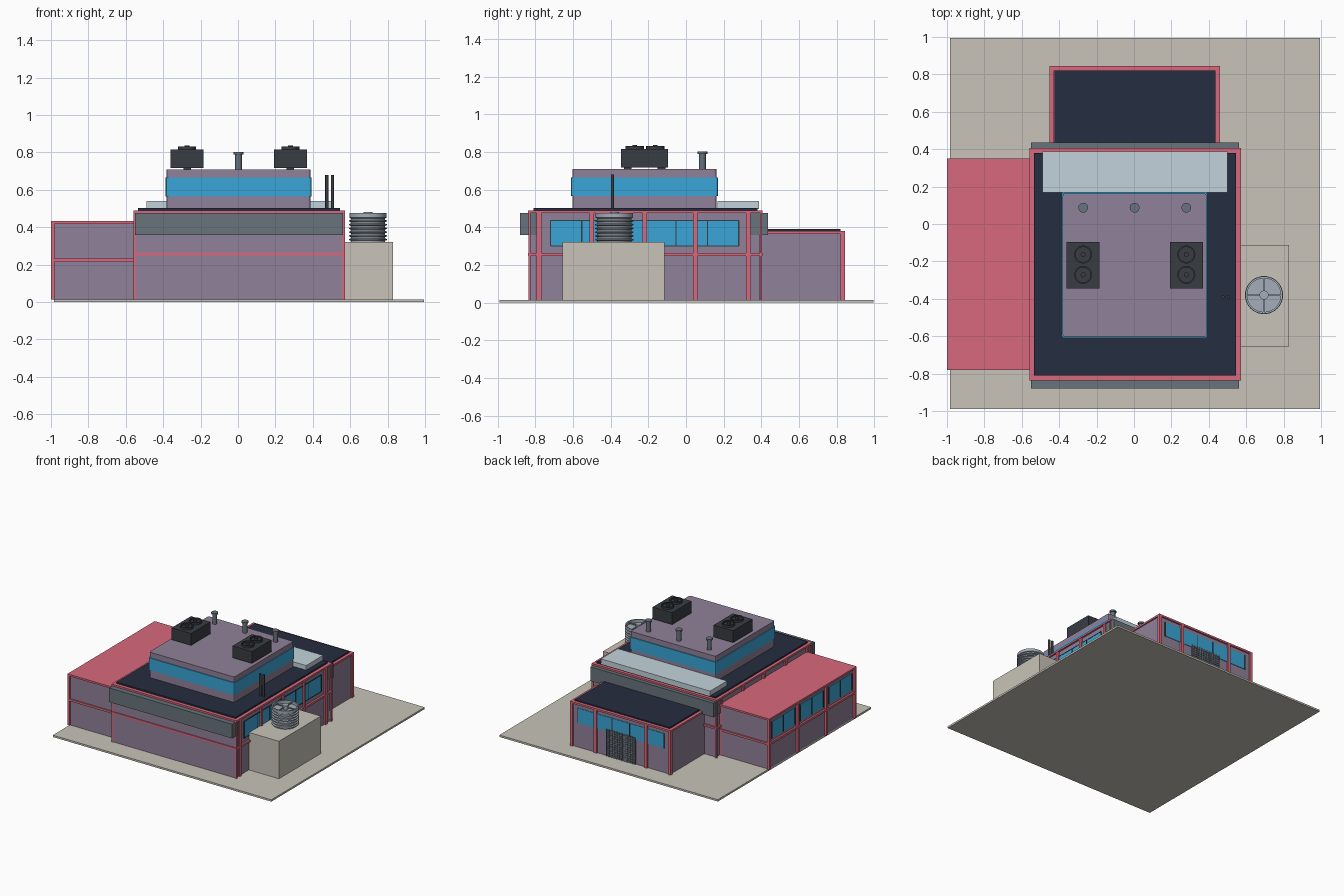
import bpy, bmesh, math
from mathutils import Vector, Matrix

if "Cube" in bpy.data.objects:
    bpy.data.objects.remove(bpy.data.objects["Cube"])


def mat(name, r, g, b):
    m = bpy.data.materials.new(name)
    m.diffuse_color = (r, g, b, 1)
    m.use_nodes = True
    m.node_tree.nodes["Principled BSDF"].inputs["Base Color"].default_value = m.diffuse_color
    return m


WALL = mat("purple_wall", .28, .22, .32)
PINK = mat("pink_trim", .69, .14, .20)
NAVY = mat("navy_roof", .018, .026, .05)
GLASS = mat("blue_glass", .042, .38, .68)
PALE = mat("pale_blue", .54, .65, .71)
SAND = mat("sand", .58, .55, .48)
DARK = mat("charcoal", .04, .045, .055)
GREY = mat("slate", .14, .17, .20)
STEEL = mat("steel", .37, .42, .48)


def finish(name, bm, material, smooth=False):
    me = bpy.data.meshes.new(name)
    bm.to_mesh(me)
    bm.free()
    me.materials.append(material)
    ob = bpy.data.objects.new(name, me)
    bpy.context.collection.objects.link(ob)
    if smooth:
        bpy.context.view_layer.objects.active = ob
        ob.select_set(True)
        bpy.ops.object.shade_smooth_by_angle(angle=math.radians(35))
        ob.select_set(False)
    return ob


def boxes(name, material, *items):
    """Each item is (x0, x1, y0, y1, z0, z1)."""
    bm = bmesh.new()
    for x0, x1, y0, y1, z0, z1 in items:
        m = Matrix.Translation(((x0 + x1) / 2, (y0 + y1) / 2, (z0 + z1) / 2))
        m = m @ Matrix.Diagonal((x1 - x0, y1 - y0, z1 - z0, 1))
        bmesh.ops.create_cube(bm, size=1, matrix=m)
    return finish(name, bm, material)


def lathe(name, material, x, y, profile, sides=32):
    """Revolve (radius, z) points, closed at both ends."""
    bm = bmesh.new()
    rings = []
    for r, z in profile:
        rings.append([bm.verts.new((x + r * math.cos(a), y + r * math.sin(a), z))
                      for a in (2 * math.pi * i / sides for i in range(sides))])
    for a, b in zip(rings, rings[1:]):
        for i in range(sides):
            j = (i + 1) % sides
            bm.faces.new((a[i], a[j], b[j], b[i]))
    bm.faces.new(rings[0][::-1])
    bm.faces.new(rings[-1])
    return finish(name, bm, material, True)


def ring(x0, x1, y0, y1, z0, z1, t):
    """Four bars around a rectangle."""
    return [(x0, x1, y0, y0 + t, z0, z1), (x0, x1, y1 - t, y1, z0, z1),
            (x0, x0 + t, y0 + t, y1 - t, z0, z1), (x1 - t, x1, y0 + t, y1 - t, z0, z1)]


G = .015
boxes("ground_slab", SAND, (-.985, .995, -.99, .995, 0, G))

# Main hall
boxes("main_walls", WALL, (-.545, .557, -.83, .39, G, .48))
posts = [-.78, -.5, -.22, .05, .33]
boxes("main_trim", PINK, *ring(-.56, .572, -.838, .405, .475, .49, .03),
      *ring(-.56, .572, -.838, .405, .248, .264, .03),
      *[(x0, x0 + .03, y - .012, y + .012, G, .476)
        for y in posts for x0 in (-.56, .54)],
      *[(x, x + .015, y, y + .01, G, .476)
        for x in (-.56, .557) for y in (-.836, .393)])
boxes("main_roof", NAVY, (-.535, .545, -.81, .38, .48, .502))
boxes("fascia", GREY, (-.552, .562, -.88, -.79, .36, .476),
      (-.552, .562, .34, .435, .36, .476))
boxes("main_windows", GLASS, (.54, .560, -.72, .28, .30, .436))
boxes("main_mullions", DARK,
      *[(.54, .563, y - .003, y + .003, .30, .436)
        for y in (-.72 + i / 6 for i in range(7))],
      *[(.54, .562, -.72, .28, z - .003, z + .003) for z in (.30, .436)])

# Left wing
boxes("left_wing_walls", WALL, (-.985, -.54, -.77, .34, G, .42))
boxes("left_wing_roof", PINK, (-1, -.55, -.78, .35, .418, .433))
wy = [-.768 + i * 1.106 / 3 for i in range(4)]
boxes("left_wing_trim", PINK, *ring(-1, -.55, -.78, .35, .215, .232, .02),
      *[(-1, -.98, y - .012, y + .012, G, .42) for y in wy])
boxes("left_wing_windows", GLASS,
      *[(-.99, -.96, y + .035, y + .333, .255, .39) for y in wy[:3]])
boxes("left_wing_mullions", DARK,
      *[(-.993, -.96, y - .003, y + .003, .255, .39)
        for a in wy[:3] for y in (a + .035, a + .184, a + .333)])

# Rear annex with shutter door
boxes("annex_walls", WALL, (-.44, .45, .38, .832, G, .37))
boxes("annex_roof", NAVY, (-.425, .435, .40, .82, .36, .39))
boxes("annex_trim", PINK, *ring(-.452, .46, .39, .845, .365, .38, .025),
      *[(x - .012, x + .012, .82, .845, G, .37) for x in (-.44, -.225, .233, .448)])
boxes("annex_windows", GLASS, (-.385, .395, .82, .836, .215, .335))
boxes("annex_mullions", DARK,
      *[(x - .003, x + .003, .82, .839, .215, .335)
        for x in (-.385 + i * .156 for i in range(6))])
boxes("shutter_door", GREY, (-.13, .135, .82, .838, G, .235),
      *[(-.13, .135, .83, .842, G + .005 + i * .018, G + .013 + i * .018) for i in range(12)],
      *[(x, x + .006, .83, .844, G, .235) for x in (-.13 + i * .0235 for i in range(12))])

# Upper storey with continuous glass band
upper = boxes("upper_storey", WALL, (-.382, .388, -.603, .163, .50, .71))
bands = boxes("upper_glass_band", GLASS, (-.387, .393, -.61, .17, .565, .665))
for ob in (upper, bands):
    bm = bmesh.new()
    bm.from_mesh(ob.data)
    vertical = [e for e in bm.edges
                if abs(e.verts[0].co.z - e.verts[1].co.z) > .05]
    bmesh.ops.bevel(bm, geom=vertical, offset=.012, segments=2, affect='EDGES', profile=.5)
    bm.to_mesh(ob.data)
    bm.free()
boxes("rear_roof_duct", PALE, (-.49, .50, .168, .388, .498, .54))

# Rooftop fan units
for side, x in (("left", -.272), ("right", .28)):
    boxes(side + "_fan_unit", DARK, (x - .088, x + .088, -.345, -.095, .718, .815),
          *[(x + a - .02, x + a + .02, y - .02, y + .02, .705, .72)
            for a in (0,) for y in (-.31, -.13)])
    for i, y in enumerate((-.163, -.272)):
        lathe(f"{side}_fan_{i}", DARK, x, y,
              [(.048, .81), (.048, .832), (.04, .832), (.04, .82), (.013, .82),
               (.013, .836)], 24)

# Vent pipes and exhaust stacks
for i, x in enumerate((-.272, .003, .28)):
    lathe(f"vent_pipe_{i}", GREY, x, .087,
          [(.018, .70), (.018, .79), (.026, .79), (.026, .802)], 20)
for i, x in enumerate((.475, .505)):
    lathe(f"exhaust_stack_{i}", DARK, x, -.39, [(.009, .49), (.009, .68)], 12)

# Cooling tower on its plinth
boxes("tower_plinth", SAND, (.56, .83, -.655, -.113, G, .322))
prof = [(.092, .32)]
for i in range(6):
    z = .328 + i * .02
    prof += [(.092, z), (.102, z + .004), (.102, z + .008), (.092, z + .012)]
prof += [(.092, .448), (.1, .452), (.1, .475), (.09, .475), (.09, .45),
         (.024, .45), (.024, .482)]
lathe("cooling_tower", STEEL, .695, -.38, prof, 40)
boxes("tower_crossbars", STEEL, (.603, .787, -.384, -.376, .462, .47),
      (.691, .699, -.472, -.288, .462, .47))
